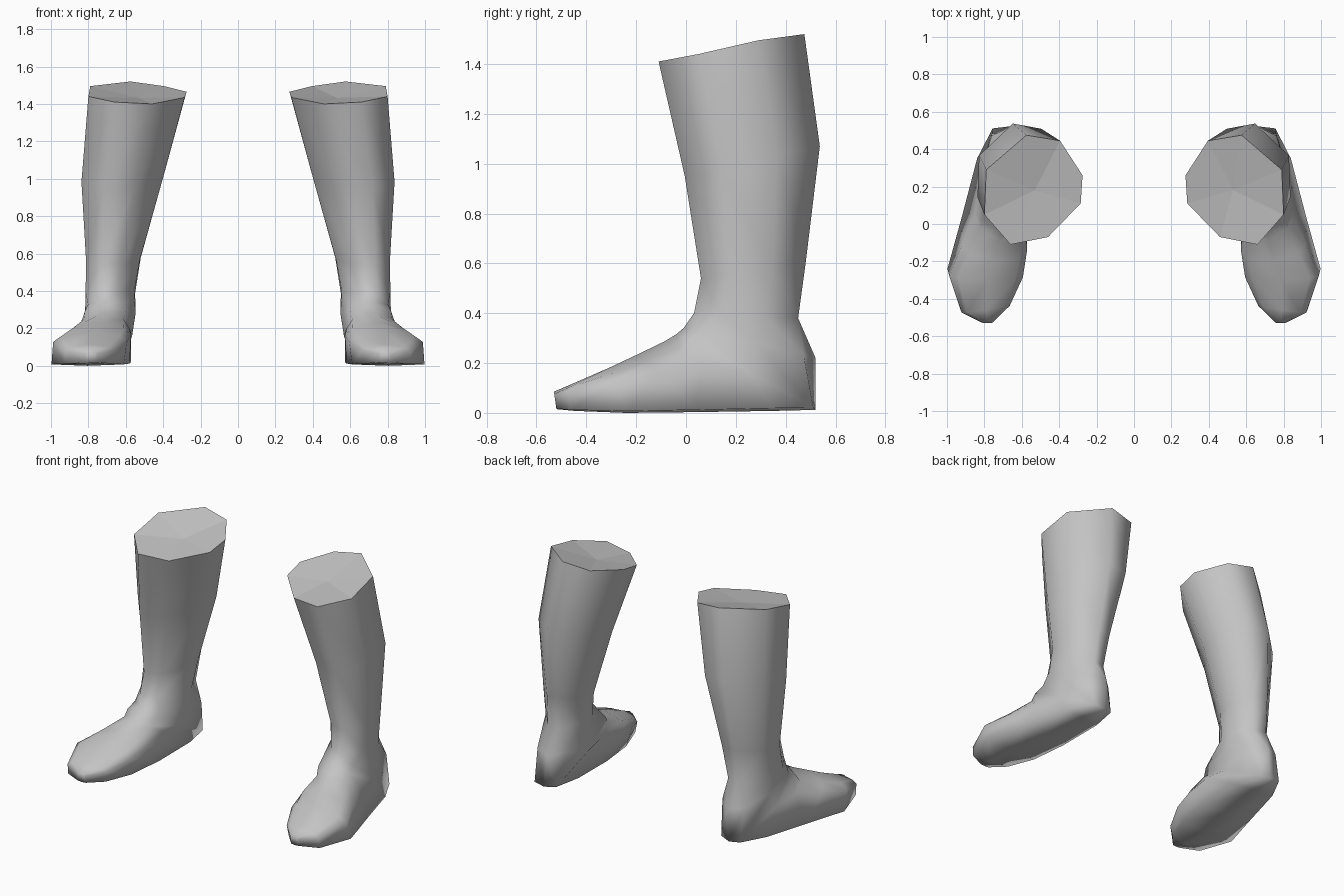
import bpy
import bmesh
import math
from mathutils import Vector

cube = bpy.data.objects.get("Cube")
if cube:
    bpy.data.objects.remove(cube)

grey = bpy.data.materials.new("plain grey")
grey.use_nodes = True
grey.diffuse_color = (0.55, 0.55, 0.55, 1)
grey.node_tree.nodes["Principled BSDF"].inputs["Base Color"].default_value = (0.55, 0.55, 0.55, 1)

# Slanted, uneven cuff rim, from the front round by the outer side
CUFF = [(0.66, -0.11, 1.41), (0.80, 0.05, 1.44), (0.79, 0.29, 1.495), (0.575, 0.475, 1.52),
        (0.395, 0.445, 1.495), (0.275, 0.26, 1.465), (0.285, 0.11, 1.435), (0.46, -0.07, 1.40)]

# Leg rings repeat the cuff's outline: x range, y range, front height, back height
LEG = [
    (0.395, 0.837, -0.005, 0.537, 0.95, 1.07),   # calf
    (0.520, 0.812, 0.060, 0.480, 0.54, 0.60),    # shin
    (0.550, 0.815, 0.032, 0.450, 0.40, 0.38),    # ankle
]

# Eight-sided foot outlines as half profiles of (sideways, front-to-back) pairs
ROUND = [(0, 0), (0.75, 0.10), (1, 0.5), (0.71, 0.87), (0, 1)]
HEEL = [(0, 0), (0.85, 0.07), (1, 0.5), (0.58, 0.97), (0, 1)]
FLAT = [(0, 0), (0.78, 0.13), (1, 0.31), (0.98, 0.96), (0, 1)]

# Foot sections: front/top point, back/bottom point, half width, toe-out angle, outline
FOOT = [
    ((0.705, -0.01, 0.34), (0.66, 0.52, 0.22), 0.138, 12, ROUND),     # heel top
    ((0.71, -0.04, 0.315), (0.68, 0.52, 0.012), 0.130, 6, HEEL),      # heel corner
    ((0.72, -0.09, 0.285), (0.705, 0.35, 0.008), 0.137, 8, FLAT),     # arch
    ((0.745, -0.20, 0.232), (0.75, 0.03, 0.003), 0.175, 6, FLAT),     # instep
    ((0.785, -0.30, 0.185), (0.805, -0.24, 0.0), 0.197, 1, FLAT),     # ball
    ((0.79, -0.46, 0.115), (0.80, -0.445, 0.008), 0.13, -8, FLAT),    # toes
    ((0.785, -0.53, 0.085), (0.785, -0.52, 0.015), 0.03, 0, FLAT),    # toe tip
]


def leg_ring(x0, x1, y0, y1, z_front, z_back):
    ring = []
    for x, y, _ in CUFF:
        u, v = (x - 0.275) / 0.525, (y + 0.11) / 0.585
        ring.append((x0 + u * (x1 - x0), y0 + v * (y1 - y0), z_front + v * (z_back - z_front)))
    return ring


def foot_ring(front, back, width, yaw, half):
    front, back = Vector(front), Vector(back)
    a = math.radians(yaw)
    across = Vector((math.cos(a), math.sin(a), 0)) * width
    outline = half + [(-w, t) for w, t in half[3:0:-1]]
    return [front.lerp(back, t) + across * w for w, t in outline]


def make_boot(name, side):
    bm = bmesh.new()
    loops = [CUFF] + [leg_ring(*s) for s in LEG] + [foot_ring(*s) for s in FOOT]
    rings = [[bm.verts.new((x * side, y, z)) for x, y, z in loop] for loop in loops]
    # Shaft and foot skin, smooth all the way round
    for upper, lower in zip(rings, rings[1:]):
        for i in range(8):
            j = (i + 1) % 8
            bm.faces.new((upper[i], upper[j], lower[j], lower[i])).smooth = True
    bm.faces.new(rings[-1]).smooth = True
    # Flat-shaded, slightly dished fan across the top
    middle = sum((v.co for v in rings[0]), Vector()) / 8
    centre = bm.verts.new(middle - Vector((0, 0, 0.025)))
    for i in range(8):
        bm.faces.new((rings[0][i], rings[0][(i + 1) % 8], centre))
    bmesh.ops.recalc_face_normals(bm, faces=bm.faces[:])
    mesh = bpy.data.meshes.new(name)
    bm.to_mesh(mesh)
    bm.free()
    mesh.materials.append(grey)
    bpy.context.collection.objects.link(bpy.data.objects.new(name, mesh))


make_boot("left_boot", 1)
make_boot("right_boot", -1)
